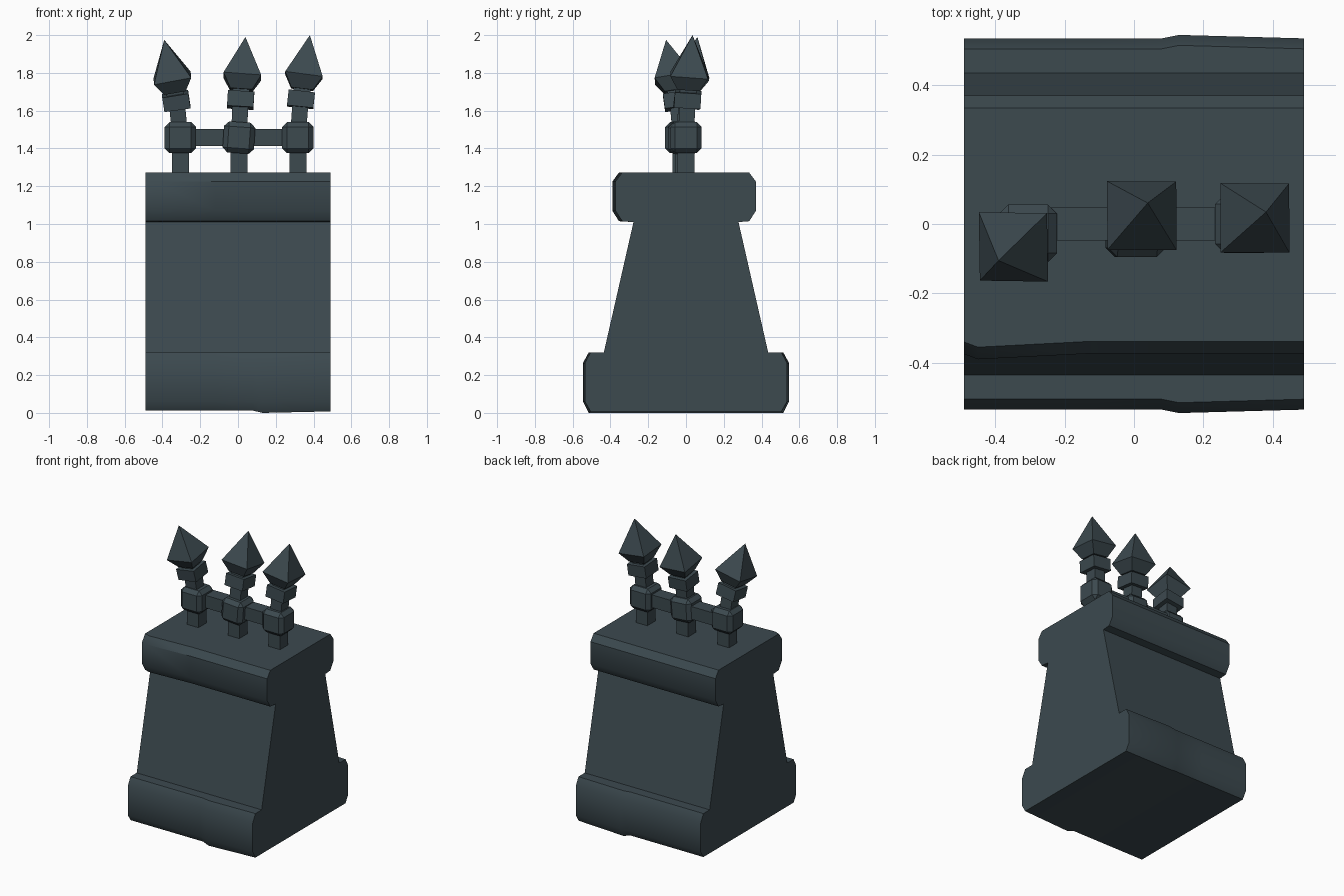
import bpy, bmesh, math
from mathutils import Vector

if "Cube" in bpy.data.objects:
    bpy.data.objects.remove(bpy.data.objects["Cube"])

stone = bpy.data.materials.new("dark slate")
stone.diffuse_color = (0.045, 0.067, 0.078, 1)
stone.use_nodes = True
stone.node_tree.nodes["Principled BSDF"].inputs["Base Color"].default_value = stone.diffuse_color


def finish(name, bm, smooth=None):
    bmesh.ops.recalc_face_normals(bm, faces=bm.faces)
    me = bpy.data.meshes.new(name)
    bm.to_mesh(me)
    bm.free()
    me.materials.append(stone)
    ob = bpy.data.objects.new(name, me)
    bpy.context.collection.objects.link(ob)
    if smooth:
        bpy.ops.object.select_all(action='DESELECT')
        ob.select_set(True)
        bpy.context.view_layer.objects.active = ob
        bpy.ops.object.shade_smooth_by_angle(angle=math.radians(smooth))
    return ob


def loft(bm, rings):
    """Join equal-length rings of points and close both ends."""
    vs = [[bm.verts.new(p) for p in r] for r in rings]
    n = len(vs[0])
    for a, b in zip(vs, vs[1:]):
        for i in range(n):
            j = (i + 1) % n
            bm.faces.new((a[i], a[j], b[j], b[i]))
    bm.faces.new(vs[0])
    bm.faces.new(vs[-1])


def box(name, lo, hi, bevel=0, rot=0):
    bm = bmesh.new()
    bmesh.ops.create_cube(bm, size=1)
    lo, hi = Vector(lo), Vector(hi)
    for v in bm.verts:
        v.co = Vector(v.co[k] * (hi - lo)[k] for k in range(3))
    if bevel:
        bmesh.ops.bevel(bm, geom=bm.edges[:], offset=bevel, segments=1, affect='EDGES')
    ob = finish(name, bm, 25)
    ob.location = (lo + hi) / 2
    ob.rotation_euler.y = rot
    return ob


# Wall: plinth, tapering trunk and coping, as one profile run along x
def section(x, grow, low, front):
    half = [(0.505 + grow, low), (0.535 + grow, 0.06), (0.535 + grow, 0.265),
            (0.505 + grow, 0.32), (0.435, 0.32), (0.278, 1.01),
            (0.335, 1.015), (0.37, 1.07), (0.37, 1.225), (0.335, 1.272)]
    back = [(x, y, z) for y, z in half]
    fore = [(x, -y - (front if z > 1.012 else 0), z) for y, z in half]
    return back + fore[::-1]


wall = bmesh.new()
loft(wall, [section(-0.49, 0, 0.012, 0.005), section(-0.45, 0, 0.012, 0.02),
            section(-0.12, 0, 0.012, 0.003), section(0.08, 0, 0.012, 0.003),
            section(0.13, 0.01, 0, 0.003), section(0.49, 0, 0.008, 0.003)])
finish("wall", wall, 35)

# Spikes: (knob x, knob y, tip x, tip y, tip z, knob tilt)
spikes = [(-0.305, -0.027, -0.39, -0.105, 1.975, 0.0),
          (0.005, -0.012, 0.04, 0.06, 1.99, 0.07),
          (0.317, 0.0, 0.38, 0.035, 2.0, 0.0)]
# Neck, collar, throat and spearhead as (fraction of height, half width)
rings = [(0, 0.042), (0.30, 0.042), (0.30, 0.07), (0.45, 0.07), (0.45, 0.045),
         (0.475, 0.045), (0.475, 0.058), (0.61, 0.1), (1, 0.0005)]

for i, (kx, ky, tx, ty, tz, tilt) in enumerate(spikes, 1):
    box(f"post_{i}", (kx - 0.045, ky - 0.045, 1.2), (kx + 0.045, ky + 0.045, 1.46))
    box(f"knob_{i}", (kx - 0.083, ky - 0.083, 1.375), (kx + 0.083, ky + 0.083, 1.54), 0.026, tilt)
    base, tip = Vector((kx, ky, 1.455)), Vector((tx, ty, tz))

    def spine(f):
        d = tip - base
        return base + Vector((d.x * f ** 1.4, d.y * f ** 1.4, d.z * f))

    bm = bmesh.new()
    loops = []
    for f, h in rings:
        c = spine(f)
        up = spine(f + 0.01) - c
        q = Vector((0, 0, 1)).rotation_difference(up)
        loops.append([c + q @ Vector((sx * h, sy * h, 0))
                      for sx, sy in ((1, 1), (-1, 1), (-1, -1), (1, -1))])
    loft(bm, loops)
    bmesh.ops.remove_doubles(bm, verts=bm.verts, dist=0.002)
    finish(f"spearhead_{i}", bm)

# Crossbars between the knobs
for i, (a, b) in enumerate(zip(spikes, spikes[1:]), 1):
    box(f"crossbar_{i}", (a[0], -0.048, 1.413), (b[0], 0.048, 1.503))
